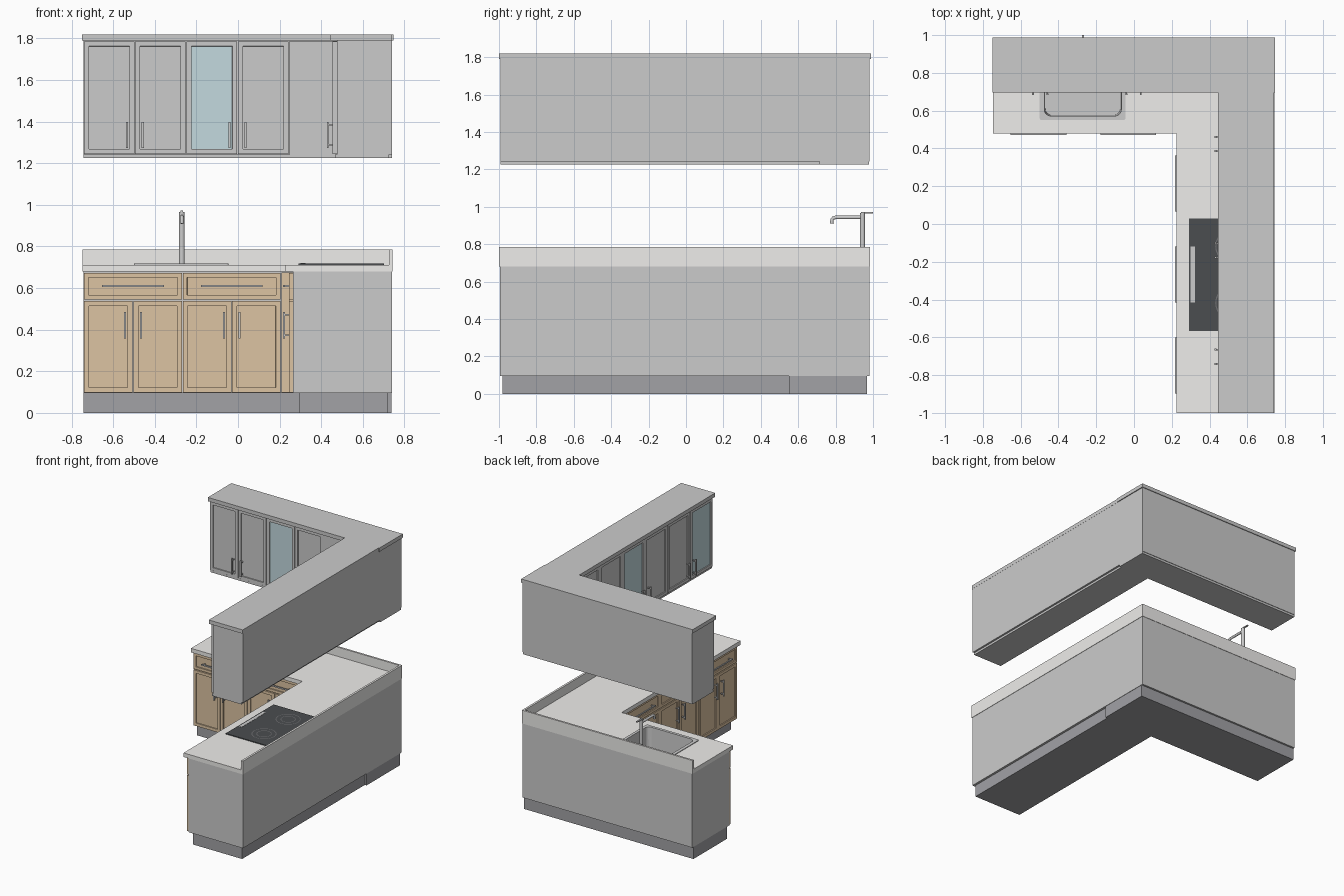
import bpy, bmesh, math
from mathutils import Vector

if "Cube" in bpy.data.objects:
    bpy.data.objects.remove(bpy.data.objects["Cube"])


def mat(name, r, g, b, a=1.0):
    m = bpy.data.materials.new(name)
    m.diffuse_color = (r, g, b, a)
    m.use_nodes = True
    m.node_tree.nodes["Principled BSDF"].inputs["Base Color"].default_value = m.diffuse_color
    return m


WOOD = mat("wood", 0.72, 0.55, 0.36)
STONE = mat("stone", 0.86, 0.85, 0.83)
PLINTH = mat("plinth", 0.36, 0.36, 0.38)
BLACK = mat("black_glass", 0.07, 0.075, 0.08)
RING = mat("ring", 0.16, 0.16, 0.17)
GLASS = mat("glass", 0.55, 0.7, 0.74)


def finish(bm, name, *mats):
    bmesh.ops.recalc_face_normals(bm, faces=bm.faces)
    me = bpy.data.meshes.new(name)
    bm.to_mesh(me)
    bm.free()
    for m in mats:
        if m:
            me.materials.append(m)
    ob = bpy.data.objects.new(name, me)
    bpy.context.collection.objects.link(ob)
    return ob


def add_box(bm, a, b):
    vs = bmesh.ops.create_cube(bm, size=1)["verts"]
    for v in vs:
        v.co = [(p + q) / 2 + c * abs(q - p) for p, q, c in zip(a, b, v.co)]


def box(name, a, b, m=None):
    bm = bmesh.new()
    add_box(bm, a, b)
    return finish(bm, name, m)


def l_slab(name, x0, x1, xi, y0, yi, y1, z0, z1, m=None):
    # L-shaped slab: back run yi..y1, right run xi..x1
    pts = [(x0, y1), (x0, yi), (xi, yi), (xi, y0), (x1, y0), (x1, y1)]
    bm = bmesh.new()
    f = bm.faces.new([bm.verts.new((x, y, z0)) for x, y in pts])
    top = bmesh.ops.extrude_face_region(bm, geom=[f])["geom"]
    for v in top:
        if isinstance(v, bmesh.types.BMVert):
            v.co.z = z1
    return finish(bm, name, m)


# position on a run: u along it, d outward from the door face
def place(run, face, u, d, z):
    return (u, face - d, z) if run == "back" else (face - d, u, z)


def panel(name, run, face, u0, u1, z0, z1, m=None, glass=False, frame=0.033):
    g = 0.002
    bm = bmesh.new()
    add_box(bm, place(run, face, min(u0, u1) + g, 0, z0 + g),
            place(run, face, max(u0, u1) - g, -0.02, z1 - g))
    bm.normal_update()
    n = Vector((0, -1, 0)) if run == "back" else Vector((-1, 0, 0))
    f = max(bm.faces, key=lambda q: q.normal.dot(n))
    bmesh.ops.inset_region(bm, faces=[f], thickness=frame)
    bmesh.ops.inset_region(bm, faces=[f], thickness=0.0005, depth=-0.008)
    if glass:
        f.material_index = 1
        bpyless = bpy.data.materials.get("cabinet") or mat("cabinet", 0.8, 0.8, 0.8)
        return finish(bm, name, m or bpyless, GLASS)
    return finish(bm, name, m)


def handle(name, run, face, u, z, length, vertical):
    t, h = 0.005, length / 2
    bm = bmesh.new()
    du, dz = (t, h) if vertical else (h, t)
    add_box(bm, place(run, face, u - du, 0.028, z - dz), place(run, face, u + du, 0.019, z + dz))
    for s in (-1, 1):
        pu, pz = (u, z + s * (h - 0.015)) if vertical else (u + s * (h - 0.015), z)
        add_box(bm, place(run, face, pu - 0.004, 0.02, pz - 0.004),
                place(run, face, pu + 0.004, -0.001, pz + 0.004))
    return finish(bm, name)


def rounded(x0, x1, y0, y1, r, z, n=6):
    out = []
    for i, (cx, cy) in enumerate([(x1 - r, y1 - r), (x0 + r, y1 - r), (x0 + r, y0 + r), (x1 - r, y0 + r)]):
        for k in range(n + 1):
            a = math.pi / 2 * (i + k / n)
            out.append((cx + r * math.cos(a), cy + r * math.sin(a), z))
    return out


# ---- base carcass, plinth, worktop, upstand
body = l_slab("base_carcass", -0.742, 0.74, 0.265, -0.995, 0.52, 0.982, 0.095, 0.68)
box("back_plinth", (-0.742, 0.55, 0), (0.737, 0.967, 0.095), PLINTH)
box("right_plinth", (0.295, -0.98, 0), (0.722, 0.55, 0.095), PLINTH)
top = l_slab("worktop", -0.747, 0.743, 0.225, -1.0, 0.48, 0.985, 0.68, 0.712, STONE)
box("back_upstand", (-0.747, 0.97, 0.712), (0.743, 0.985, 0.785), STONE)
box("right_upstand", (0.727, -1.0, 0.712), (0.743, 0.97, 0.785), STONE)

# sink opening
cutter = box("sink_cutter", (-0.49, 0.56, 0.53), (-0.055, 0.88, 0.8))
for ob in (body, top):
    md = ob.modifiers.new("opening", "BOOLEAN")
    md.operation, md.solver, md.object = "DIFFERENCE", "EXACT", cutter
    bpy.context.view_layer.objects.active = ob
    bpy.ops.object.modifier_apply(modifier=md.name)
bpy.data.objects.remove(cutter)

# sink: rim and bowl
bm = bmesh.new()
loops = [[bm.verts.new(p) for p in pts] for pts in (
    rounded(-0.5, -0.045, 0.55, 0.89, 0.012, 0.711), rounded(-0.5, -0.045, 0.55, 0.89, 0.012, 0.717),
    rounded(-0.475, -0.067, 0.572, 0.868, 0.035, 0.717), rounded(-0.47, -0.072, 0.577, 0.863, 0.035, 0.55))]
for a, b in zip(loops, loops[1:]):
    for i in range(len(a)):
        j = (i + 1) % len(a)
        bm.faces.new((a[i], a[j], b[j], b[i]))
bm.faces.new(loops[-1])
finish(bm, "sink")


def cylinder(name, r, x, y, z0, z1, m=None):
    bm = bmesh.new()
    bmesh.ops.create_cone(bm, cap_ends=True, segments=32, radius1=r, radius2=r, depth=z1 - z0)
    bmesh.ops.translate(bm, verts=bm.verts, vec=(x, y, (z0 + z1) / 2))
    ob = finish(bm, name, m)
    bpy.context.view_layer.objects.active = ob
    ob.select_set(True)
    bpy.ops.object.shade_smooth_by_angle()
    ob.select_set(False)


# faucet: column, spout, lever
cylinder("faucet_column", 0.014, -0.27, 0.944, 0.712, 0.966)
cu = bpy.data.curves.new("faucet_spout", "CURVE")
cu.dimensions, cu.bevel_depth, cu.bevel_resolution, cu.use_fill_caps = "3D", 0.01, 3, True
sp = cu.splines.new("POLY")
path = [(0.944, 0.943), (0.8, 0.943), (0.788, 0.94), (0.781, 0.932), (0.779, 0.91)]
sp.points.add(len(path) - 1)
for p, (y, z) in zip(sp.points, path):
    p.co = (-0.27, y, z, 1)
bpy.context.collection.objects.link(bpy.data.objects.new("faucet_spout", cu))
box("faucet_lever", (-0.276, 0.935, 0.964), (-0.264, 1.0, 0.972))

# cooktop with burner rings and control strip
box("cooktop", (0.29, -0.567, 0.71), (0.703, 0.03, 0.718), BLACK)
box("control_strip", (0.3, -0.416, 0.717), (0.324, -0.119, 0.7195))
for cy in (-0.418, -0.118):
    for r in (0.09, 0.055):
        bm = bmesh.new()
        ring = []
        for rr in (r, r - 0.006):
            ring.append([bm.verts.new((0.52 + rr * math.cos(k * math.pi / 20),
                                       cy + rr * math.sin(k * math.pi / 20), 0.7195)) for k in range(40)])
        for k in range(40):
            j = (k + 1) % 40
            bm.faces.new((ring[0][k], ring[0][j], ring[1][j], ring[1][k]))
        finish(bm, "burner_ring", RING)


# base units: one drawer over two doors
def base_unit(run, face, u0, u1):
    c, lo, hi = (u0 + u1) / 2, min(u0, u1), max(u0, u1)
    panel("drawer_front", run, face, lo, hi, 0.543, 0.675, WOOD, frame=0.03)
    handle("drawer_handle", run, face, c, 0.61, 0.296, False)
    for s, a, b in ((-1, lo, c), (1, c, hi)):
        panel("base_door", run, face, a, b, 0.097, 0.54, WOOD)
        handle("base_door_handle", run, face, c + s * 0.038, 0.422, 0.128, True)


for i in range(2):
    base_unit("back", 0.5, -0.742 + i * 0.4745, -0.742 + (i + 1) * 0.4745)
for i in range(3):
    base_unit("right", 0.245, 0.455 - i * 0.4815, 0.455 - (i + 1) * 0.4815)
box("base_corner_filler_back", (0.209, 0.5, 0.097), (0.265, 0.52, 0.675), WOOD)
box("base_corner_filler_right", (0.245, 0.457, 0.097), (0.265, 0.52, 0.675), WOOD)

# ---- wall cabinets: carcass, bottom rail, crown
l_slab("wall_carcass", -0.742, 0.74, 0.475, -0.992, 0.73, 0.982, 1.242, 1.79)
box("back_light_rail", (-0.742, 0.715, 1.225), (0.74, 0.978, 1.242))
box("right_light_rail", (0.467, -0.992, 1.225), (0.725, 0.715, 1.242))
box("back_crown", (-0.75, 0.695, 1.79), (0.747, 0.988, 1.82))
box("right_crown", (0.445, -1.0, 1.79), (0.741, 0.695, 1.82))


# wall door pairs, handles next to the shared edge
def wall_pair(run, face, c, w, glazed):
    for s in (-1, 1):
        panel("wall_door", run, face, c, c + s * w, 1.243, 1.788, None, s == glazed)
        handle("wall_door_handle", run, face, c + s * 0.038, 1.337, 0.125, True)


wall_pair("back", 0.71, -0.496, 0.246, 0)
wall_pair("back", 0.71, -0.002, 0.247, -1)
box("wall_corner_filler", (0.247, 0.71, 1.243), (0.475, 0.73, 1.788))
for c, g in ((0.4235, 0), (-0.1395, 1), (-0.7025, -1)):
    wall_pair("right", 0.455, c, 0.2815, g)
